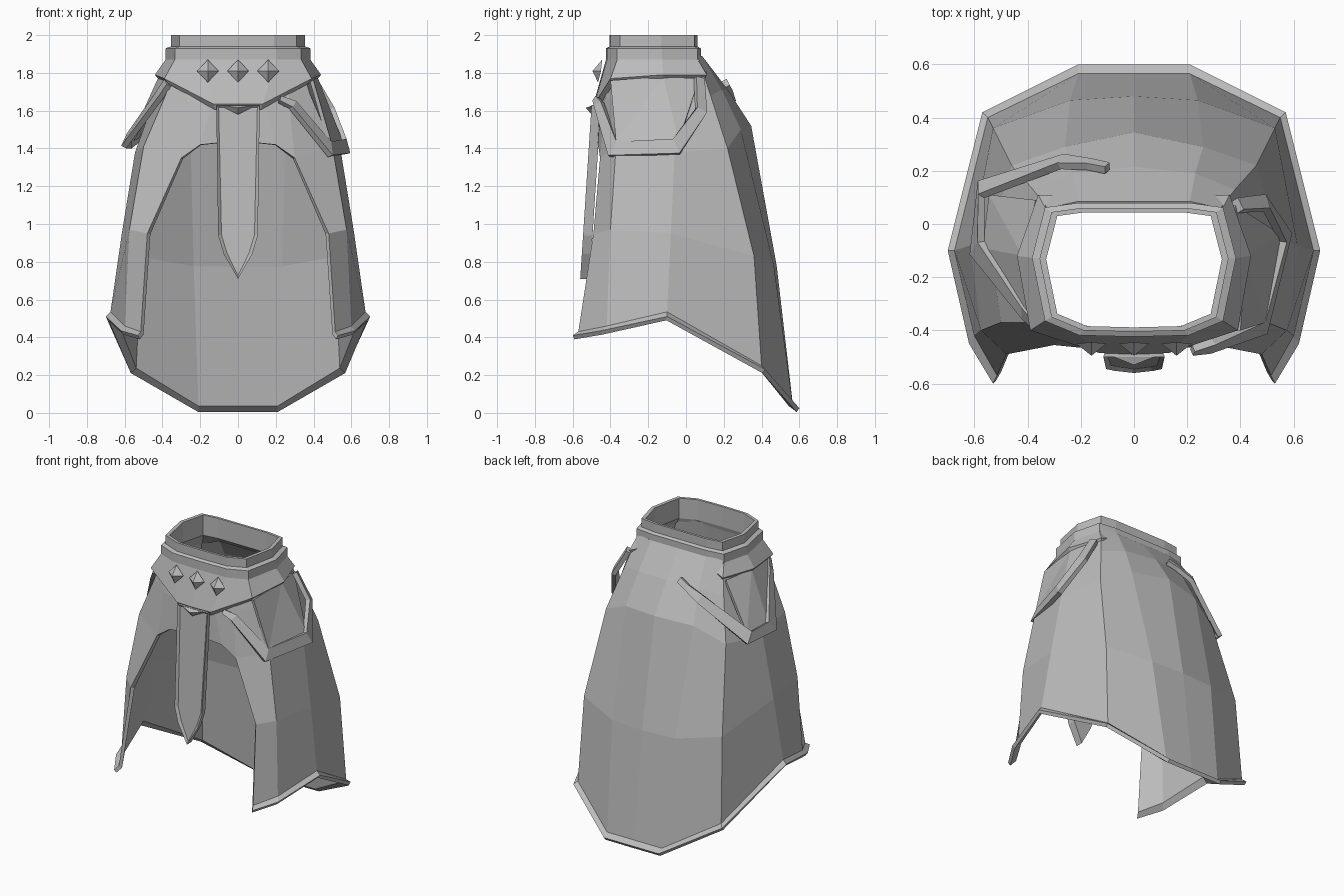
import bpy, bmesh
from mathutils import Vector

if "Cube" in bpy.data.objects:
    bpy.data.objects.remove(bpy.data.objects["Cube"])

cloth = bpy.data.materials.new("plain_grey")
cloth.diffuse_color = (0.5, 0.5, 0.5, 1)
cloth.use_nodes = True
cloth.node_tree.nodes["Principled BSDF"].inputs["Base Color"].default_value = cloth.diffuse_color
AXIS = Vector((0, -0.1, 0))


def finish(name, bm, thickness=0, outward=False):
    bmesh.ops.remove_doubles(bm, verts=bm.verts, dist=0.0005)
    bmesh.ops.recalc_face_normals(bm, faces=bm.faces)
    if outward:  # open shells must face away from the vertical axis
        total = 0
        for f in bm.faces:
            d = f.calc_center_median() - AXIS
            total += f.normal.dot(Vector((d.x, d.y, 0))) * f.calc_area()
        if total < 0:
            bmesh.ops.reverse_faces(bm, faces=bm.faces)
    me = bpy.data.meshes.new(name)
    bm.to_mesh(me)
    bm.free()
    me.materials.append(cloth)
    ob = bpy.data.objects.new(name, me)
    bpy.context.collection.objects.link(ob)
    if thickness:
        mod = ob.modifiers.new("thickness", 'SOLIDIFY')
        mod.thickness = thickness
        mod.offset = -1
    return ob


def half_grid(name, rows, thickness=0, closed=False, outward=False):
    """Skin rows of right-half points and mirror them to the left."""
    bm = bmesh.new()
    pairs = list(zip(rows, rows[1:]))
    if closed:
        pairs.append((rows[-1], rows[0]))
    for s in (1, -1):
        for a, b in pairs:
            for i in range(min(len(a), len(b)) - 1):
                quad = (a[i], a[i + 1], b[i + 1], b[i])
                bm.faces.new([bm.verts.new((s * x, y, z)) for x, y, z in quad])
    return finish(name, bm, thickness, outward)


# Skirt: rows run from back centre round to the front, open below the arch
half_grid("skirt", [
    [(0, .60, .025), (.21, .60, .025), (.57, .42, .23), (.70, -.10, .51), (.62, -.45, .435), (.53, -.60, .41)],
    [(0, .565, .05), (.21, .565, .05), (.55, .40, .25), (.675, -.10, .535), (.60, -.42, .46), (.515, -.57, .43)],
    [(0, .48, .78), (.24, .465, .78), (.53, .36, .83), (.615, -.08, .95), (.575, -.40, .97), (.48, -.49, .95)],
    [(0, .345, 1.52), (.26, .29, 1.5), (.46, .22, 1.40), (.545, -.06, 1.38), (.50, -.37, 1.41),
     (.30, -.455, 1.35), (.20, -.465, 1.42), (0, -.47, 1.44)],
    [(0, .215, 1.72), (.23, .19, 1.71), (.38, .13, 1.68), (.43, -.08, 1.70), (.38, -.37, 1.69),
     (.27, -.43, 1.65), (.14, -.455, 1.63), (0, -.46, 1.63)],
    [(0, .085, 1.89), (.21, .085, 1.89), (.325, .06, 1.89), (.37, -.13, 1.89), (.32, -.36, 1.89),
     (.26, -.39, 1.87), (.14, -.415, 1.85), (0, -.42, 1.85)],
], 0.025, outward=True)

# Belt: stepped rim above, flared flap with a pointed front below
outline = [(0, .06), (.20, .06), (.31, .045), (.355, -.13), (.31, -.35), (.19, -.40), (0, -.405)]


def ring(scale, z):
    return [(x * scale, -.17 + (y + .17) * scale, z) for x, y in outline]


flare = [(0, .10, 1.85), (.22, .10, 1.85), (.36, .11, 1.79), (.44, -.12, 1.79),
         (.39, -.40, 1.77), (.13, -.485, 1.635), (0, -.49, 1.635)]
under = [(x * .94, -.17 + (y + .17) * .94, z - .03) for x, y, z in flare]
half_grid("belt", [ring(.93, 1.86), ring(.93, 2), ring(1, 2), ring(1, 1.94), ring(1.08, 1.93),
                   ring(1.08, 1.87), flare, under], closed=True)

# Pyramid studs on the belt front
for i, x in enumerate((-.16, 0, .16)):
    bm = bmesh.new()
    base = [bm.verts.new(p) for p in ((x, -.444, 1.87), (x + .057, -.45, 1.81),
                                      (x, -.466, 1.75), (x - .057, -.45, 1.81))]
    tip = bm.verts.new((x, -.495, 1.81))
    bm.faces.new(base)
    for k in range(4):
        bm.faces.new((base[k], base[(k + 1) % 4], tip))
    finish("stud_%d" % (i + 1), bm)

# Hanging front tab: a pointed strip with a raised border
bm = bmesh.new()
side = [(.115, 1.63), (.105, .94), (.075, .84)]
shape = side + [(0, .71)] + [(-x, z) for x, z in reversed(side)]


def tab_y(z):
    return -.50 - .06 * (1.63 - z) / .92


front = [bm.verts.new((x, tab_y(z), z)) for x, z in shape]
back = [bm.verts.new((x * .9, tab_y(z) + .05, z)) for x, z in shape]
face = bm.faces.new(front)
bm.faces.new(back[::-1])
for k in range(len(shape)):
    j = (k + 1) % len(shape)
    bm.faces.new((front[k], front[j], back[j], back[k]))
bmesh.ops.recalc_face_normals(bm, faces=bm.faces)
bmesh.ops.inset_region(bm, faces=[face], thickness=.018, depth=-.014)
finish("front_tab", bm)

# Small wedge where the tab meets the belt
bm = bmesh.new()
wedge = [bm.verts.new(p) for p in ((-.10, -.49, 1.63), (.10, -.49, 1.63), (0, -.53, 1.615), (0, -.50, 1.58))]
for tri in ((0, 1, 2), (0, 2, 3), (1, 3, 2), (0, 3, 1)):
    bm.faces.new([wedge[k] for k in tri])
finish("tab_clip", bm)


def strap(name, path, width, depth=.03):
    """Sweep a flat rectangular section, facing outward, along a path."""
    pts = [Vector(p) for p in path]
    bm = bmesh.new()
    loops = []
    for i, p in enumerate(pts):
        t = (pts[min(i + 1, len(pts) - 1)] - pts[max(i - 1, 0)]).normalized()
        out = Vector((p.x, p.y + .17, 0)).normalized() + Vector((0, 0, .35))
        out = (out - t * out.dot(t)).normalized()
        w = t.cross(out) * width[i] / 2
        d = out * depth / 2
        loops.append([bm.verts.new(p + v) for v in (w + d, d - w, -w - d, w - d)])
    for a, b in zip(loops, loops[1:]):
        for k in range(4):
            j = (k + 1) % 4
            bm.faces.new((a[k], a[j], b[j], b[k]))
    bm.faces.new(loops[0])
    bm.faces.new(loops[-1][::-1])
    finish(name, bm)


# Slung hip straps: one hooks at the front, the other at the back
strap("right_strap", [(.22, -.475, 1.66), (.29, -.46, 1.63), (.485, -.385, 1.395),
                      (.57, -.05, 1.41), (.49, .08, 1.60), (.39, .07, 1.77)],
      (.03, .05, .085, .085, .06, .05))
strap("left_strap", [(-.10, .21, 1.745), (-.17, .225, 1.715), (-.27, .235, 1.67), (-.575, .13, 1.44),
                     (-.59, -.09, 1.44), (-.41, -.33, 1.69), (-.37, -.37, 1.75)],
      (.04, .04, .06, .085, .085, .06, .05))

# Hip plates filling the straps
for name, quad in (
        ("right_hip_plate", [(.40, -.40, 1.76), (.42, -.12, 1.78), (.38, .07, 1.77),
                             (.555, -.04, 1.44), (.495, -.37, 1.43)]),
        ("left_hip_plate", [(-.38, -.38, 1.76), (-.42, -.12, 1.78), (-.37, .09, 1.77),
                            (-.545, .11, 1.46), (-.57, -.09, 1.45)])):
    bm = bmesh.new()
    top_a, top_b, top_c, low_a, low_b = [bm.verts.new(p) for p in quad]
    bm.faces.new((top_a, top_b, low_b))
    bm.faces.new((top_b, low_a, low_b))
    bm.faces.new((top_b, top_c, low_a))
    finish(name, bm, .02, outward=True)
